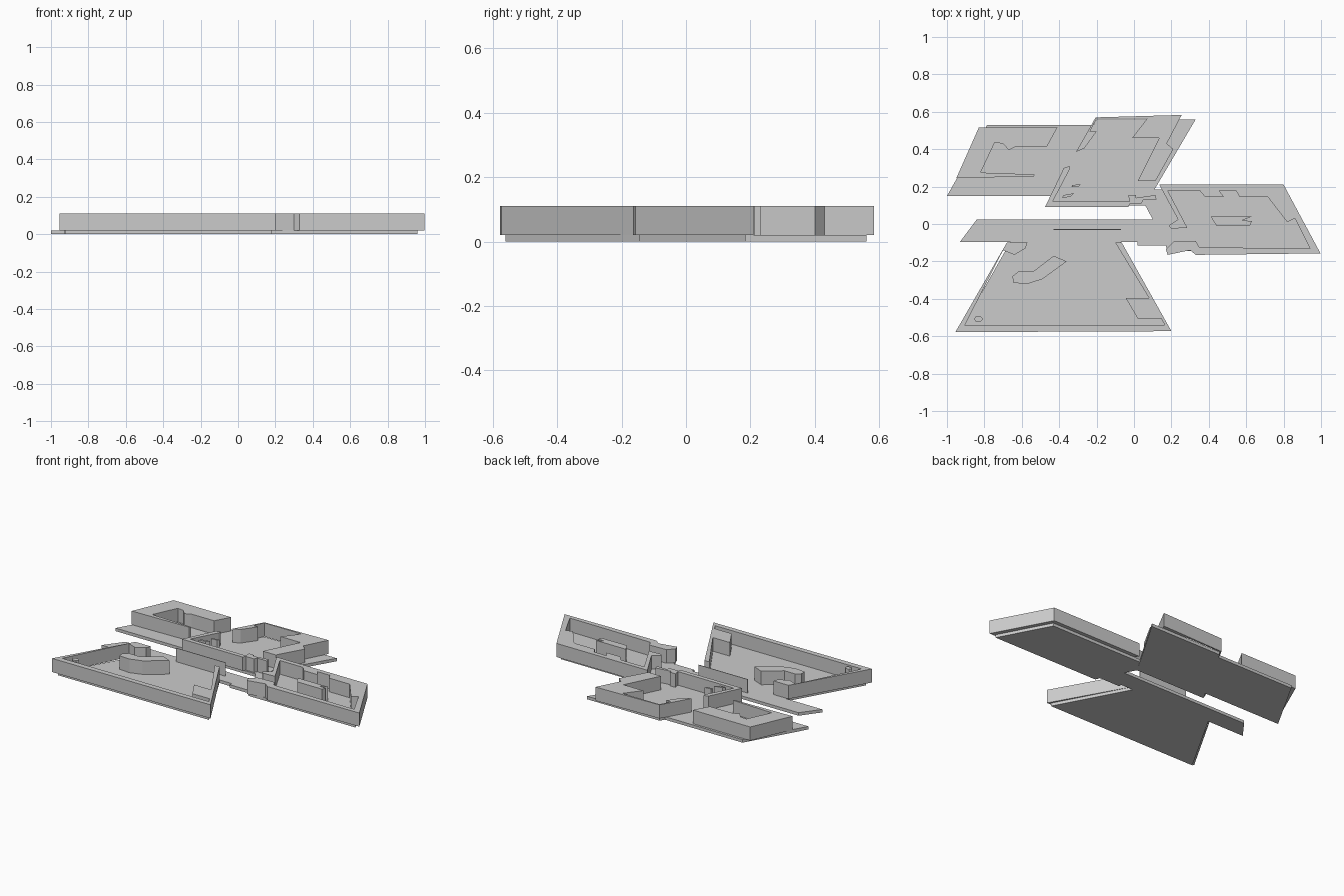
import bpy, bmesh, math

FLOOR, TOP = 0.02, 0.11


def prism(name, pts, z0=FLOOR, z1=TOP):
    """Extrude a plan outline between two heights."""
    bm = bmesh.new()
    face = bm.faces.new([bm.verts.new((x, y, z0)) for x, y in pts])
    ext = bmesh.ops.extrude_face_region(bm, geom=[face])
    for v in ext["geom"]:
        if isinstance(v, bmesh.types.BMVert):
            v.co.z = z1
    bmesh.ops.recalc_face_normals(bm, faces=bm.faces)
    mesh = bpy.data.meshes.new(name)
    bm.to_mesh(mesh)
    bm.free()
    ob = bpy.data.objects.new(name, mesh)
    bpy.context.collection.objects.link(ob)
    return ob


# Floor slabs, meeting edge to edge
prism("northwest_floor", [(-1, .15), (-.43, .15), (-.217, .53), (-.785, .53)], 0, FLOOR)
prism("north_floor", [(-.46, .1), (.06, .1), (.33, .56), (-.2, .56)], 0, FLOOR)
prism("corridor_and_east_floor", [
    (-.93, -.095), (.02, -.095), (.02, -.115), (.17, -.115), (.18, -.145),
    (.96, -.145), (.785, .185), (.11, .185), (.06, .1), (.1, .025), (-.84, .025)], 0, FLOOR)
prism("south_floor", [(-.925, -.56), (.18, -.56), (-.07, -.095), (-.66, -.095)], 0, FLOOR)

# Northwest room: C-shaped wall
prism("northwest_wall", [
    (-.95, .245), (-.535, .255), (-.53, .265), (-.82, .275), (-.745, .435), (-.70, .43),
    (-.67, .395), (-.63, .415), (-.465, .415), (-.41, .515), (-.83, .515)])

# North room: back and right wall, then left and front wall
prism("north_back_wall", [
    (-.31, .385), (-.265, .405), (-.2, .495), (-.235, .495), (-.2, .563), (.07, .563),
    (-.01, .46), (.135, .46), (.02, .23), (.115, .23), (.21, .4), (.175, .43),
    (.255, .583), (-.205, .57)])
prism("north_front_wall", [
    (-.475, .092), (-.03, .092), (-.02, .11), (.04, .11), (.05, .13), (.12, .13),
    (.115, .155), (.01, .14), (.01, .155), (-.03, .155), (-.025, .12), (-.435, .12),
    (-.345, .29), (-.345, .31), (-.375, .3)])
prism("north_block_large", [(-.385, .14), (-.34, .145), (-.32, .165), (-.375, .155)])
prism("north_block_small", [(-.335, .197), (-.295, .2), (-.285, .213), (-.33, .208)])

# East room: outer wall with a notched inner face
prism("east_wall", [
    (.135, .21), (.8, .21), (.997, -.157), (.33, -.165), (.3, -.14), (.18, -.165),
    (.17, -.135), (.21, -.095), (.33, -.09), (.35, -.125), (.94, -.13), (.86, .03),
    (.82, .01), (.8, .035), (.715, .145), (.565, .145), (.545, .18), (.455, .18),
    (.48, .145), (.38, .145), (.35, .18), (.18, .18), (.285, -.02), (.2, -.025),
    (.185, -.01), (.235, .025)])
prism("east_island", [(.44, -.008), (.62, -.008), (.63, .015), (.58, .02), (.63, .04), (.41, .04)])

# Thin screen along the corridor
prism("corridor_screen", [(-.43, -.032), (-.07, -.032), (-.07, -.028), (-.43, -.028)])

# South room: U-shaped wall with corner block, island and post
prism("south_wall", [
    (-.955, -.578), (.2, -.573), (-.065, -.1), (-.1, -.1), (.08, -.395), (-.045, -.395),
    (.02, -.505), (.145, -.505), (.165, -.54), (-.905, -.542), (-.7, -.14), (-.64, -.165),
    (-.58, -.13), (-.57, -.1), (-.68, -.1)])
prism("south_island", [
    (-.65, -.28), (-.645, -.315), (-.57, -.32), (-.49, -.295), (-.36, -.2),
    (-.43, -.17), (-.54, -.255), (-.62, -.255)])
prism("south_post", [(-.832 + .025 * math.cos(a * math.pi / 3), -.508 + .017 * math.sin(a * math.pi / 3))
                     for a in range(6)])
